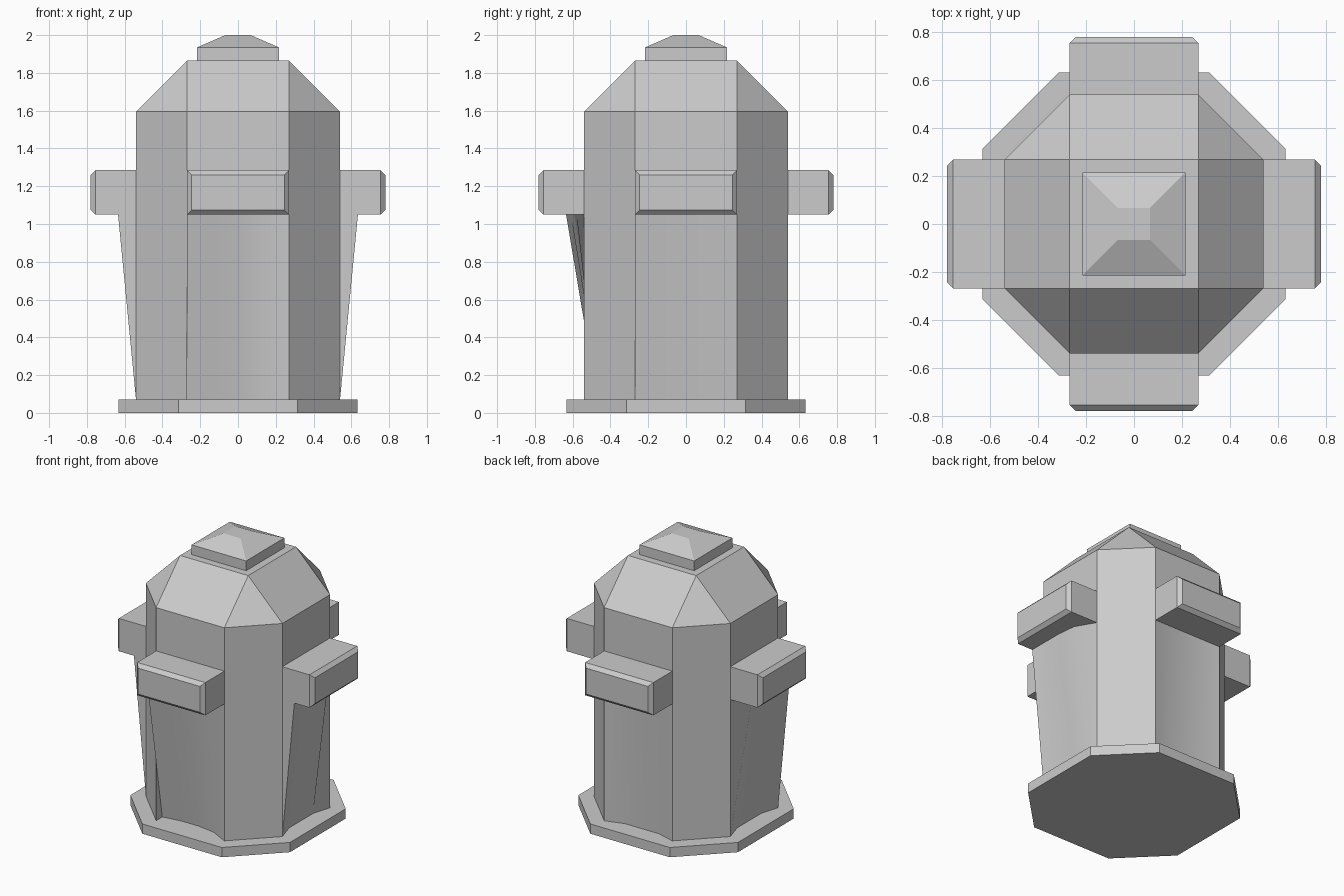
import bpy, bmesh, math
from mathutils import Matrix

cube = bpy.data.objects.get("Cube")
if cube:
    bpy.data.objects.remove(cube, do_unlink=True)

grey = bpy.data.materials.new("plain_grey")
grey.use_nodes = True
colour = (0.6, 0.6, 0.6, 1)
grey.diffuse_color = colour
grey.node_tree.nodes["Principled BSDF"].inputs["Base Color"].default_value = colour


def loft(name, rings, angle=0, smooth=False):
    """Skin a stack of matching rings, cap both ends, turn about z."""
    bm = bmesh.new()
    loops = [[bm.verts.new(p) for p in ring] for ring in rings]
    n = len(loops[0])
    for low, high in zip(loops, loops[1:]):
        for i in range(n):
            j = (i + 1) % n
            bm.faces.new((low[i], low[j], high[j], high[i]))
    bm.faces.new(loops[0][::-1])
    bm.faces.new(loops[-1])
    bmesh.ops.remove_doubles(bm, verts=bm.verts, dist=0.0005)
    bmesh.ops.recalc_face_normals(bm, faces=bm.faces)
    bmesh.ops.transform(bm, matrix=Matrix.Rotation(math.radians(angle), 4, "Z"), verts=bm.verts)
    mesh = bpy.data.meshes.new(name)
    bm.to_mesh(mesh)
    bm.free()
    mesh.materials.append(grey)
    obj = bpy.data.objects.new(name, mesh)
    bpy.context.collection.objects.link(obj)
    if smooth:
        bpy.ops.object.select_all(action="DESELECT")
        obj.select_set(True)
        bpy.context.view_layer.objects.active = obj
        bpy.ops.object.shade_smooth_by_angle(angle=math.radians(30))
    return obj


def octagon(r, c, z):
    """Square of half width r with its corners cut back to c."""
    return [(x, y, z) for x, y in ((c, -r), (r, -c), (r, c), (c, r),
                                   (-c, r), (-r, c), (-r, -c), (-c, -r))]


def square(r, z):
    return [(-r, -r, z), (r, -r, z), (r, r, z), (-r, r, z)]


R, C = 0.54, 0.27             # body half width and corner position
BASE, SHELF = 0.07, 1.05      # top of the base, underside of the arms

# Base plate, upper body with sloped roof, and cap
loft("base_plate", [octagon(0.632, 0.315, 0), octagon(0.632, 0.315, BASE)])
loft("upper_body", [octagon(R, C, SHELF), octagon(R, C, 1.595), octagon(C, C, 1.865)])
loft("roof_cap", [square(0.216, 1.86), square(0.216, 1.935), square(0.067, 2.0)])


# Corner columns and bevelled arms, four of each
def arm_ring(y, inset):
    w, low, high = C - inset, SHELF + inset, 1.285 - inset
    return [(-w, y, low), (w, y, low), (w, y, high), (-w, y, high)]


for side, angle in (("front", 0), ("left", 90), ("back", 180), ("right", -90)):
    corner = ((C, -R), (R, -C), (C, -C))
    loft(side + "_column", [[(x, y, z) for x, y in corner] for z in (BASE, SHELF)], angle)
    loft(side + "_arm", [arm_ring(-0.4, 0), arm_ring(-0.755, 0), arm_ring(-0.78, 0.025)], angle)


# Leaning panels between the columns: bottom is hollowed, top flares outward
def panel(name, angle, bottom, top):
    rings = []
    for z, profile in ((BASE, bottom), (SHELF, top)):
        step = 2 * C / (len(profile) - 1)
        ring = [(-C + i * step, -d, z) for i, d in enumerate(profile)]
        rings.append(ring + [(C, -C, z), (-C, -C, z)])
    loft(name, rings, angle, smooth=True)


side_bottom = [R, 0.5, 0.5, 0.5, R]
side_top = [0.635, 0.635, 0.635, 0.62, R]
panel("front_panel", 0, [0.47, 0.45, 0.45, 0.47, R], [0.635, 0.635, 0.61, 0.58, R])
panel("left_panel", 90, side_bottom, side_top)
panel("right_panel", -90, side_bottom[::-1], side_top[::-1])
panel("back_panel", 180, side_bottom, [R] * 5)
